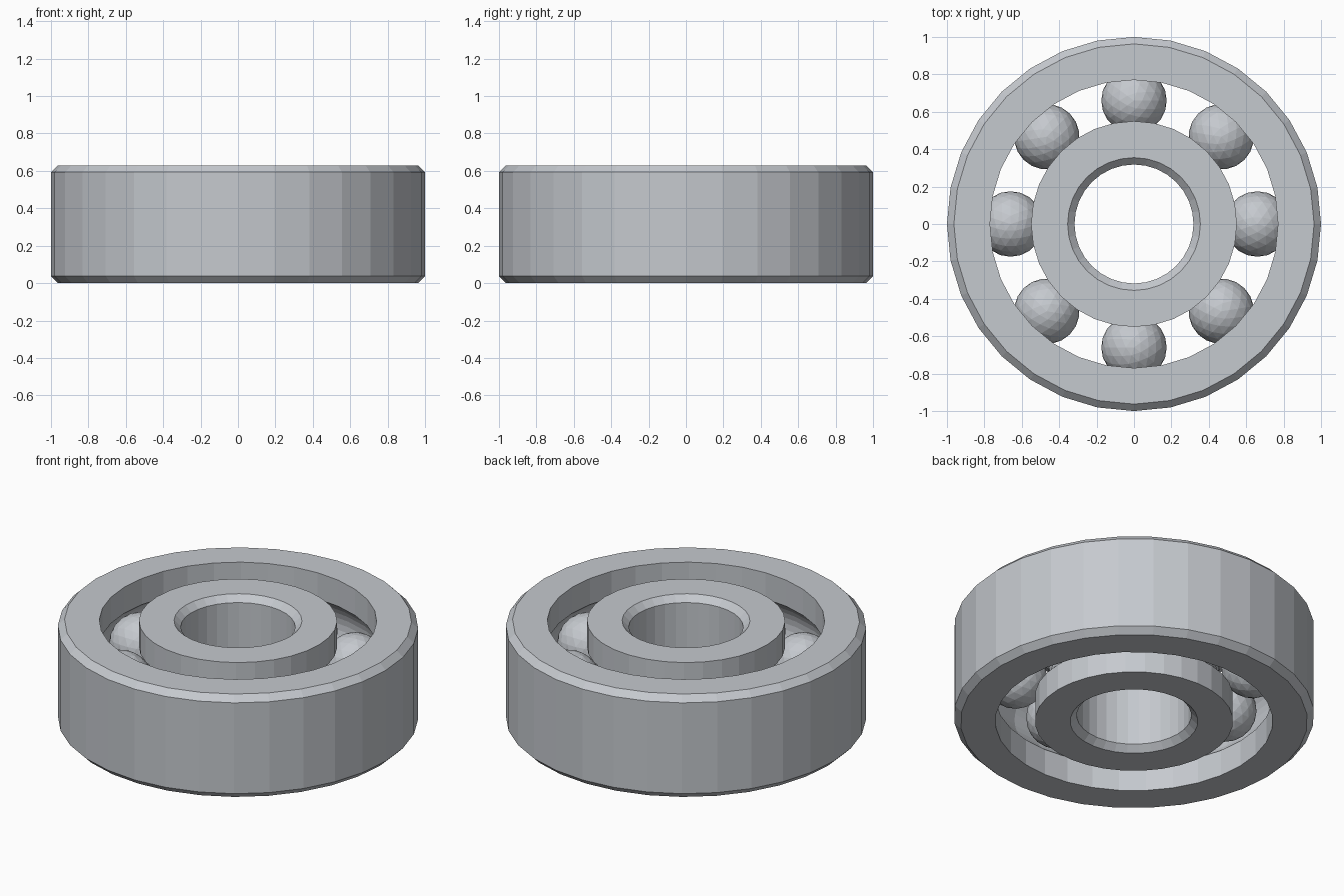
import bpy, bmesh
from math import sin, cos, pi, sqrt, acos
from mathutils import Matrix, Vector

cube = bpy.data.objects.get("Cube")
if cube:
    bpy.data.objects.remove(cube, do_unlink=True)

SIDES = 32
HEIGHT = 0.63
MID = HEIGHT / 2
CHAMFER = 0.037
PITCH = 0.66        # distance from the axis to the ball centres
BALL_R = 0.175
GROOVE_R = 0.19

steel = bpy.data.materials.new("brushed steel")
steel.use_nodes = True
colour = (0.56, 0.585, 0.62, 1)
steel.diffuse_color = colour
steel.node_tree.nodes["Principled BSDF"].inputs["Base Color"].default_value = colour


def finish(bm, name):
    bmesh.ops.recalc_face_normals(bm, faces=bm.faces)
    mesh = bpy.data.meshes.new(name)
    bm.to_mesh(mesh)
    bm.free()
    mesh.materials.append(steel)
    obj = bpy.data.objects.new(name, mesh)
    bpy.context.collection.objects.link(obj)
    return obj


def groove(race_r, steps=10):
    """Arc of the ball track, from bottom to top, cut into a wall at race_r."""
    side = 1 if race_r > PITCH else -1
    half = acos(abs(race_r - PITCH) / GROOVE_R)
    angles = [-half + 2 * half * i / steps for i in range(steps + 1)]
    return [(PITCH + side * GROOVE_R * cos(a), MID + GROOVE_R * sin(a)) for a in angles]


def ring(name, race_r, plain_r):
    """Lathe a closed section: grooved race on one wall, chamfered plain wall on the other."""
    inset = plain_r + (CHAMFER if plain_r < race_r else -CHAMFER)
    section = [(race_r, 0)] + groove(race_r) + [
        (race_r, HEIGHT), (inset, HEIGHT), (plain_r, HEIGHT - CHAMFER),
        (plain_r, CHAMFER), (inset, 0)]
    bm = bmesh.new()
    loops = []
    for i in range(SIDES):
        a = 2 * pi * i / SIDES
        loops.append([bm.verts.new((r * cos(a), r * sin(a), z)) for r, z in section])
    n = len(section)
    for i in range(SIDES):
        here, there = loops[i], loops[(i + 1) % SIDES]
        for j in range(n):
            k = (j + 1) % n
            bm.faces.new((here[j], there[j], there[k], here[k]))
    return finish(bm, name)


# Races
ring("outer_race", 0.77, 1.0)
ring("inner_race", 0.55, 0.318)

# Balls
for i in range(8):
    bm = bmesh.new()
    bmesh.ops.create_icosphere(bm, subdivisions=3, radius=BALL_R)
    place = Matrix.Rotation(i * pi / 4, 4, "Z") @ Matrix.Translation((0, PITCH, MID))
    bmesh.ops.transform(bm, matrix=place, verts=bm.verts)
    finish(bm, f"ball_{i + 1}")
